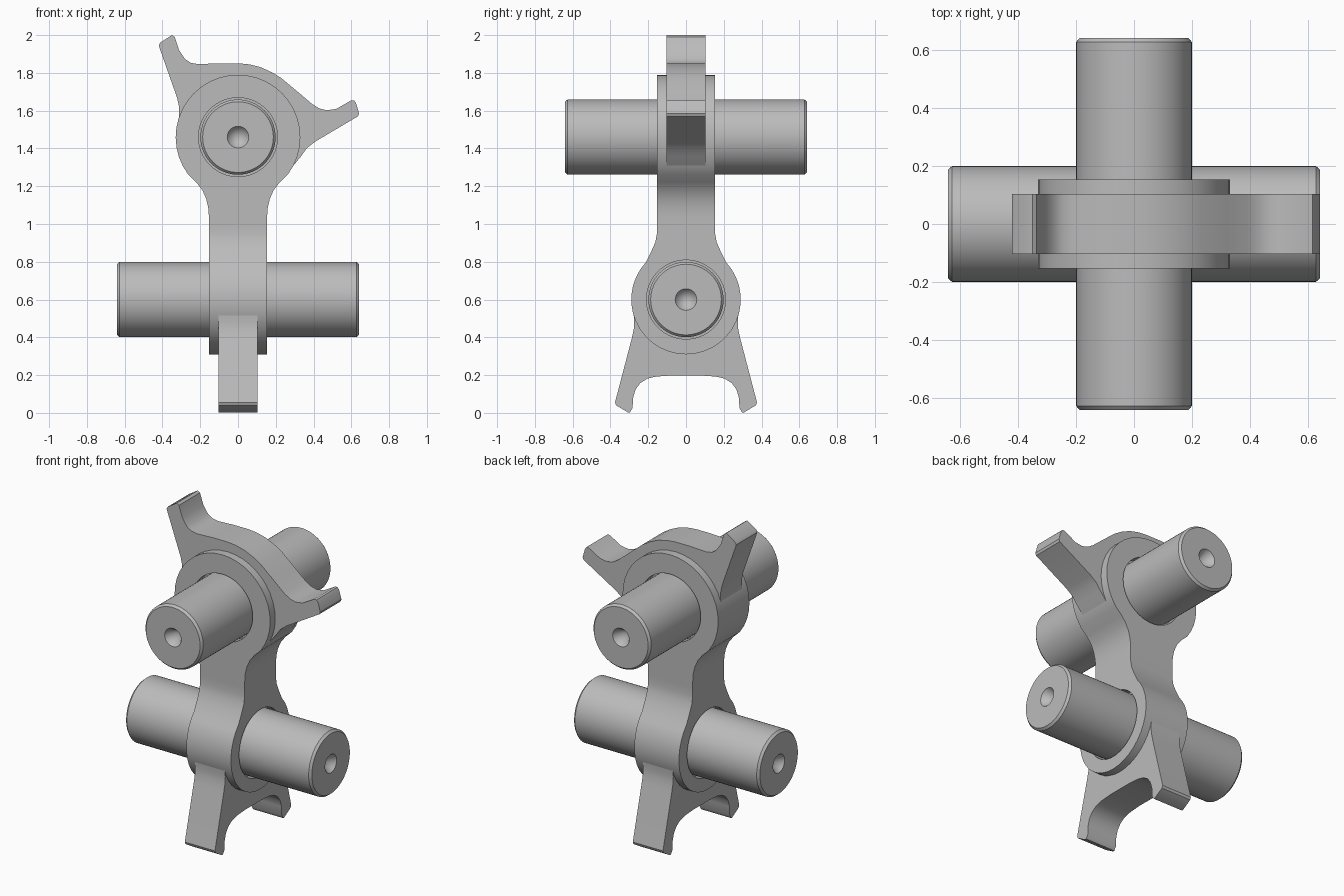
import bpy, bmesh, math
from mathutils import Vector

cube = bpy.data.objects.get("Cube")
if cube:
    bpy.data.objects.remove(cube, do_unlink=True)

grey = bpy.data.materials.new("steel grey")
grey.use_nodes = True
colour = (0.5, 0.5, 0.5, 1)
grey.diffuse_color = colour
grey.node_tree.nodes["Principled BSDF"].inputs["Base Color"].default_value = colour

TOP_Z, LOW_Z = 1.46, 0.6       # heights of the two pin axes
HALF = 0.154                   # half thickness of the body
FORK_HALF = 0.104              # half thickness of the forks


def place(axis, u, depth, z):
    """Point in the profile plane (u, z), moved along the axis by depth."""
    return Vector((u, depth, z)) if axis == "y" else Vector((depth, u, z))


def finish(name, bm):
    bmesh.ops.recalc_face_normals(bm, faces=bm.faces)
    mesh = bpy.data.meshes.new(name)
    bm.to_mesh(mesh)
    bm.free()
    mesh.materials.append(grey)
    obj = bpy.data.objects.new(name, mesh)
    bpy.context.collection.objects.link(obj)
    return obj


def activate(obj):
    bpy.ops.object.select_all(action="DESELECT")
    obj.select_set(True)
    bpy.context.view_layer.objects.active = obj


def smooth(obj):
    activate(obj)
    bpy.ops.object.shade_smooth_by_angle(angle=math.radians(32))


def slab(name, outline, half, axis):
    """Extrude a closed outline symmetrically along the axis."""
    bm = bmesh.new()
    face = bm.faces.new([bm.verts.new(place(axis, u, -half, z)) for u, z in outline])
    moved = bmesh.ops.extrude_face_region(bm, geom=[face])["geom"]
    verts = [v for v in moved if isinstance(v, bmesh.types.BMVert)]
    bmesh.ops.translate(bm, verts=verts, vec=place(axis, 0, 2 * half, 0))
    return finish(name, bm)


def lathe(name, profile, axis, z, steps=64):
    """Turn a (depth, radius) profile around a horizontal axis at height z."""
    bm = bmesh.new()
    verts = [bm.verts.new(place(axis, r, d, z)) for d, r in profile]
    edges = [bm.edges.new(pair) for pair in zip(verts, verts[1:])]
    bmesh.ops.spin(bm, geom=verts + edges, cent=(0, 0, z), axis=place(axis, 0, 1, 0),
                   angle=math.tau, steps=steps, use_duplicate=False)
    bmesh.ops.remove_doubles(bm, verts=bm.verts, dist=0.0001)
    return finish(name, bm)


def mirrored(points):
    return points + [(-u, z) for u, z in reversed(points)]


def hub_outline(radius, z, side, flip):
    """Neck side points, then the hub arc; flip = 1 puts the hub above."""
    u, h = side[-1]
    start = math.atan2(h - z, u) * flip
    n = 14
    arc = []
    for i in range(1, n):
        a = start + (math.pi / 2 - start) * i / n
        arc.append((radius * math.cos(a), z + flip * radius * math.sin(a)))
    half = side + arc
    return half + [(0, z + flip * radius)] + [(-u, h) for u, h in reversed(half)]


def bored_hub(name, outline, axis, z):
    """Body slab with a clearance bore around the pin."""
    obj = slab(name, outline, HALF, axis)
    cutter = lathe("bore_cutter", [(-0.3, 0), (-0.3, 0.209), (0.3, 0.209), (0.3, 0)], axis, z)
    cutter.hide_render = True
    mod = obj.modifiers.new("bore", "BOOLEAN")
    mod.operation, mod.solver, mod.object = "DIFFERENCE", "EXACT", cutter
    activate(obj)
    bpy.ops.object.modifier_apply(modifier=mod.name)
    bpy.data.objects.remove(cutter, do_unlink=True)
    smooth(obj)


# Body: two crossed hubs meeting at the middle of the neck
upper_side = [(HALF, 1.0), (HALF, 1.04), (0.158, 1.09), (0.169, 1.135),
              (0.189, 1.18), (0.222, 1.222), (0.264, 1.262)]
lower_side = [(HALF, 1.0), (HALF, 0.95), (0.162, 0.905), (0.181, 0.861),
              (0.213, 0.797)]
bored_hub("upper_hub", hub_outline(0.33, TOP_Z, upper_side, 1), "y", TOP_Z)
bored_hub("lower_hub", hub_outline(0.29, LOW_Z, lower_side, -1), "x", LOW_Z)

# Upper fork: one upright prong and one sideways prong
upper_fork = [
    (-0.318, 1.53), (-0.312, 1.57), (-0.312, 1.62), (-0.323, 1.67),
    (-0.42, 1.945), (-0.412, 1.96), (-0.35, 2.0), (-0.335, 1.99),
    (-0.312, 1.92), (-0.28, 1.873), (-0.25, 1.853), (-0.21, 1.846),
    (-0.1, 1.851), (0, 1.851), (0.06, 1.845), (0.12, 1.83), (0.18, 1.803),
    (0.23, 1.772), (0.32, 1.697), (0.39, 1.637), (0.43, 1.612),
    (0.47, 1.602), (0.52, 1.609), (0.6, 1.655), (0.615, 1.654),
    (0.625, 1.64), (0.641, 1.585), (0.635, 1.57), (0.41, 1.437),
    (0.365, 1.402), (0.335, 1.36), (0.29, 1.305)]
smooth(slab("upper_fork", upper_fork, FORK_HALF, "y"))

# Lower fork: two matching legs
lower_fork = mirrored([
    (0.278, 0.53), (0.274, 0.48), (0.277, 0.44), (0.287, 0.395),
    (0.376, 0.055), (0.37, 0.04), (0.308, 0.003), (0.297, 0.003),
    (0.283, 0.025), (0.28, 0.08), (0.268, 0.122), (0.243, 0.157),
    (0.205, 0.181), (0.16, 0.192), (0.08, 0.198)])
smooth(slab("lower_fork", lower_fork, FORK_HALF, "x"))

# Pins: chamfered ends, conical centre holes and a hidden collar in the hub
pin_half = [(0.56, 0), (0.641, 0.057), (0.641, 0.187), (0.627, 0.199),
            (0.1, 0.199), (0.1, 0.24)]
pin_profile = [(-d, r) for d, r in pin_half] + pin_half[::-1]
smooth(lathe("upper_pin", pin_profile, "y", TOP_Z))
smooth(lathe("lower_pin", pin_profile, "x", LOW_Z))
